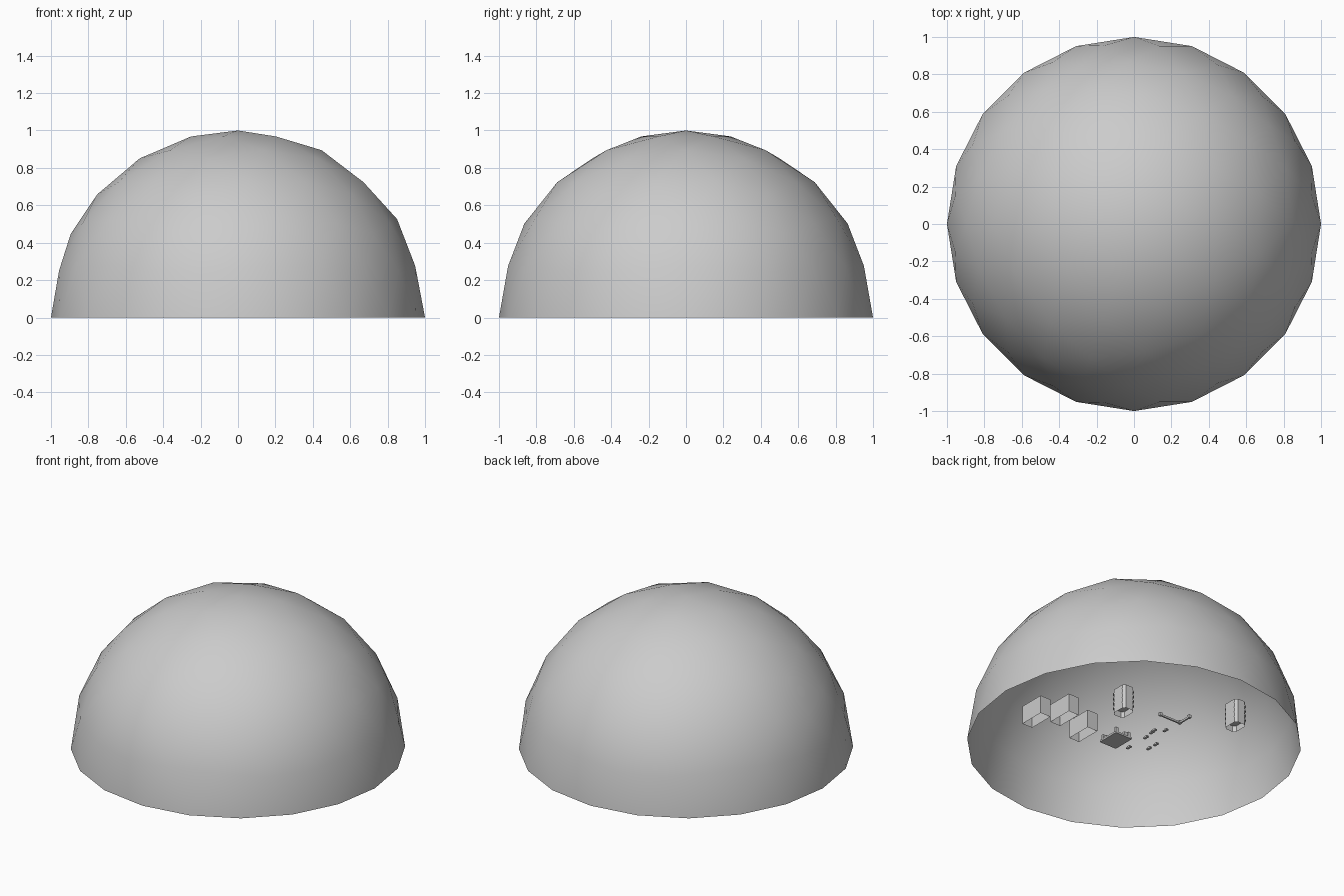
import bpy, bmesh
from mathutils import Matrix, Vector
from math import pi

if "Cube" in bpy.data.objects:
    bpy.data.objects.remove(bpy.data.objects["Cube"])


def finish(name, bm, smooth=False):
    me = bpy.data.meshes.new(name)
    bm.to_mesh(me)
    bm.free()
    for p in me.polygons:
        p.use_smooth = smooth
    ob = bpy.data.objects.new(name, me)
    bpy.context.collection.objects.link(ob)
    return ob


def add_box(bm, lo, hi, open_bottom=False):
    lo, hi = Vector(lo), Vector(hi)
    m = Matrix.Translation((lo + hi) / 2) @ Matrix.Diagonal((*(hi - lo), 1))
    verts = bmesh.ops.create_cube(bm, size=1, matrix=m)["verts"]
    if open_bottom:
        faces = {f for v in verts for f in v.link_faces}
        low = min(faces, key=lambda f: f.calc_center_median().z)
        bmesh.ops.delete(bm, geom=[low], context='FACES_ONLY')


def add_prism(bm, outline, z0, z1):
    # open-bottomed extrusion of an outline
    n = len(outline)
    a = [bm.verts.new((x, y, z0)) for x, y in outline]
    b = [bm.verts.new((x, y, z1)) for x, y in outline]
    for i in range(n):
        j = (i + 1) % n
        bm.faces.new((a[i], a[j], b[j], b[i]))
    bm.faces.new(b)


# Dome: upper half of a low-poly icosphere, open underneath
bm = bmesh.new()
bmesh.ops.create_icosphere(bm, subdivisions=3, radius=1,
                           matrix=Matrix.Rotation(pi, 4, 'Z'))
lower = [f for f in bm.faces if f.calc_center_median().z < 0]
bmesh.ops.delete(bm, geom=lower, context='FACES')
finish("dome", bm, True)

# Three plain sheds, hollow from below
for i, (x, y) in enumerate([(.595, -.24), (.48, -.115), (.27, -.19)]):
    bm = bmesh.new()
    add_box(bm, (x, y, 0), (x + .075, y + .17, .12), True)
    finish(f"shed_{i + 1}", bm)

# Two towers with clipped corners and floor ledges
for i, (cx, cy) in enumerate([(.292, .25), (-.33, .55)]):
    bm = bmesh.new()

    def outline(w, d, c):
        return [(cx - w + c, cy - d), (cx + w - c, cy - d), (cx + w, cy - d + c),
                (cx + w, cy + d - c), (cx + w - c, cy + d), (cx - w + c, cy + d),
                (cx - w, cy + d - c), (cx - w, cy - d + c)]

    add_prism(bm, outline(.042, .056, .016), 0, .16)
    for k in range(1, 5):
        add_prism(bm, outline(.046, .06, .017), k * .032, k * .032 + .008)
    finish(f"tower_{i + 1}", bm)

# Low complex: slab, courtyard blocks and corner turrets
bm = bmesh.new()
add_box(bm, (.05, -.11, 0), (.175, .04, .012))
add_box(bm, (.06, -.10, .012), (.10, .03, .04))
add_box(bm, (.10, -.10, .012), (.165, -.06, .03))
for x in (.055, .15):
    for y in (-.105, .015):
        add_box(bm, (x, y, .012), (x + .02, y + .02, .045))
finish("low_complex", bm)

# Low L-shaped wall with end posts
bm = bmesh.new()
add_box(bm, (-.055, .36, 0), (.10, .37, .012))
add_box(bm, (-.055, .36, 0), (-.045, .455, .012))
for x, y in [(.09, .355), (-.06, .355), (-.06, .445)]:
    add_box(bm, (x, y, 0), (x + .018, y + .018, .02))
finish("corner_wall", bm)

# Scattered small vehicles: body and cabin
spots = [(.006, .175), (-.005, .106), (-.041, .246), (-.004, -.052),
         (-.104, .017), (-.105, .08), (.01, .20)]
for i, (x, y) in enumerate(spots):
    bm = bmesh.new()
    add_box(bm, (x - .008, y - .018, 0), (x + .008, y + .018, .008))
    add_box(bm, (x - .006, y - .009, .008), (x + .006, y + .009, .014))
    finish(f"vehicle_{i + 1}", bm)
